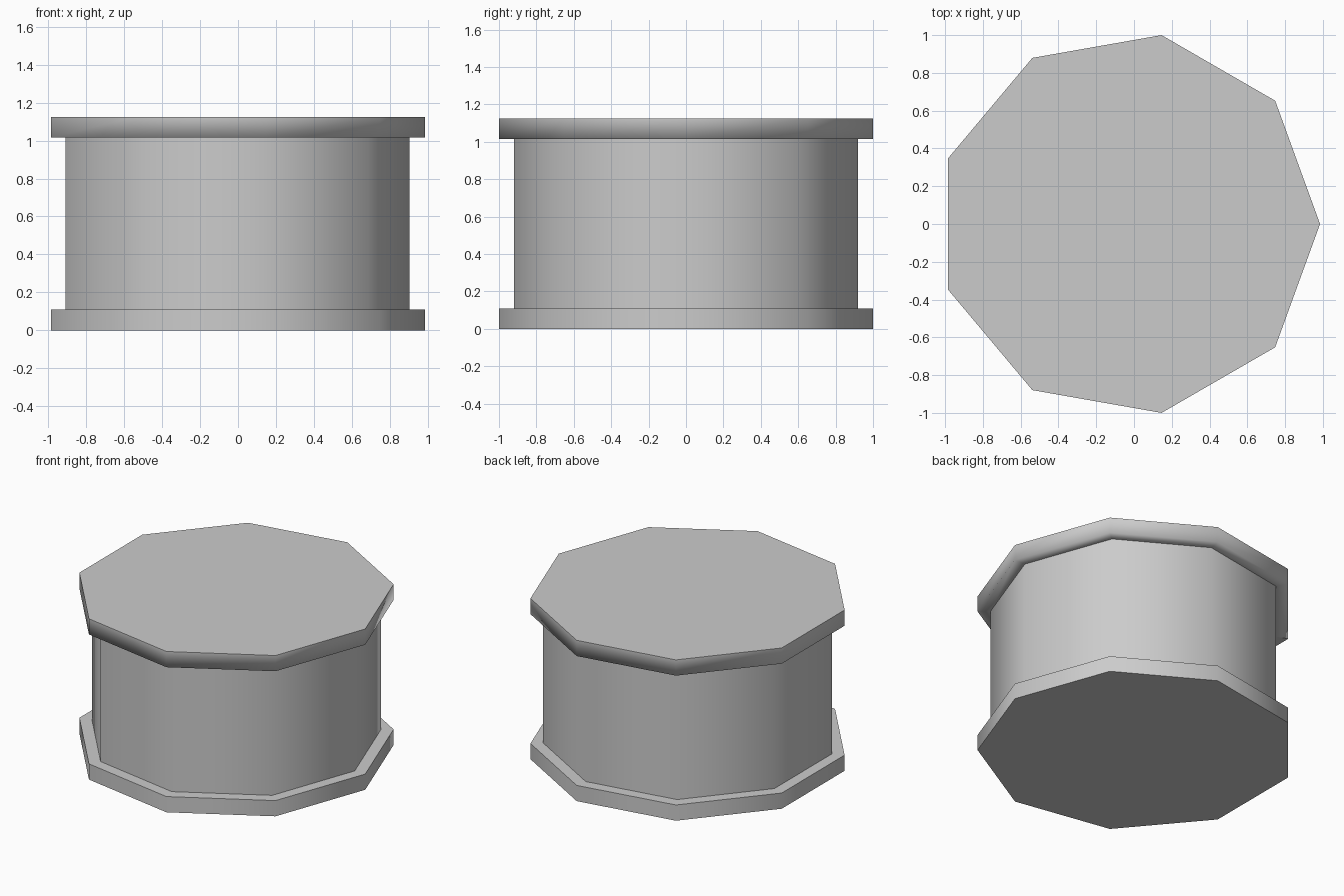
import bpy
import bmesh
from math import cos, sin, pi

cube = bpy.data.objects.get("Cube")
if cube:
    bpy.data.objects.remove(cube)

SIDES = 9
FLANGE_R = 1.0154
BODY_R = 0.934
CENTER_X = -0.0305
PROFILE = [(FLANGE_R, 0), (FLANGE_R, 0.11), (BODY_R, 0.11),
           (BODY_R, 1.015), (FLANGE_R, 1.015), (FLANGE_R, 1.125)]

grey = bpy.data.materials.new("plain_grey")
grey.use_nodes = True
grey.diffuse_color = (0.6, 0.6, 0.6, 1)
grey.node_tree.nodes["Principled BSDF"].inputs["Base Color"].default_value = (0.6, 0.6, 0.6, 1)

# Nine-sided spool: one lathed profile with a cap at each end
bm = bmesh.new()
rings = []
for radius, z in PROFILE:
    rings.append([bm.verts.new((CENTER_X + radius * cos(2 * pi * i / SIDES),
                                radius * sin(2 * pi * i / SIDES), z))
                  for i in range(SIDES)])
bands = []
for low, high in zip(rings, rings[1:]):
    bands.append([bm.faces.new((low[i], low[(i + 1) % SIDES],
                                high[(i + 1) % SIDES], high[i]))
                  for i in range(SIDES)])
bm.faces.new(rings[0][::-1])
bm.faces.new(rings[-1])
bmesh.ops.recalc_face_normals(bm, faces=bm.faces)

# Smooth around the walls, sharp at the rims; the top flange's lower rim stays soft
for face in bm.faces:
    face.smooth = True
for n, ring in enumerate(rings):
    for i in range(SIDES):
        edge = bm.edges.get((ring[i], ring[(i + 1) % SIDES]))
        edge.smooth = n == 4

# The underside section on the right has hard borders
for edge in bands[3][SIDES // 2].edges:
    edge.smooth = False

mesh = bpy.data.meshes.new("spool")
bm.to_mesh(mesh)
bm.free()
mesh.materials.append(grey)
spool = bpy.data.objects.new("spool", mesh)
bpy.context.collection.objects.link(spool)
